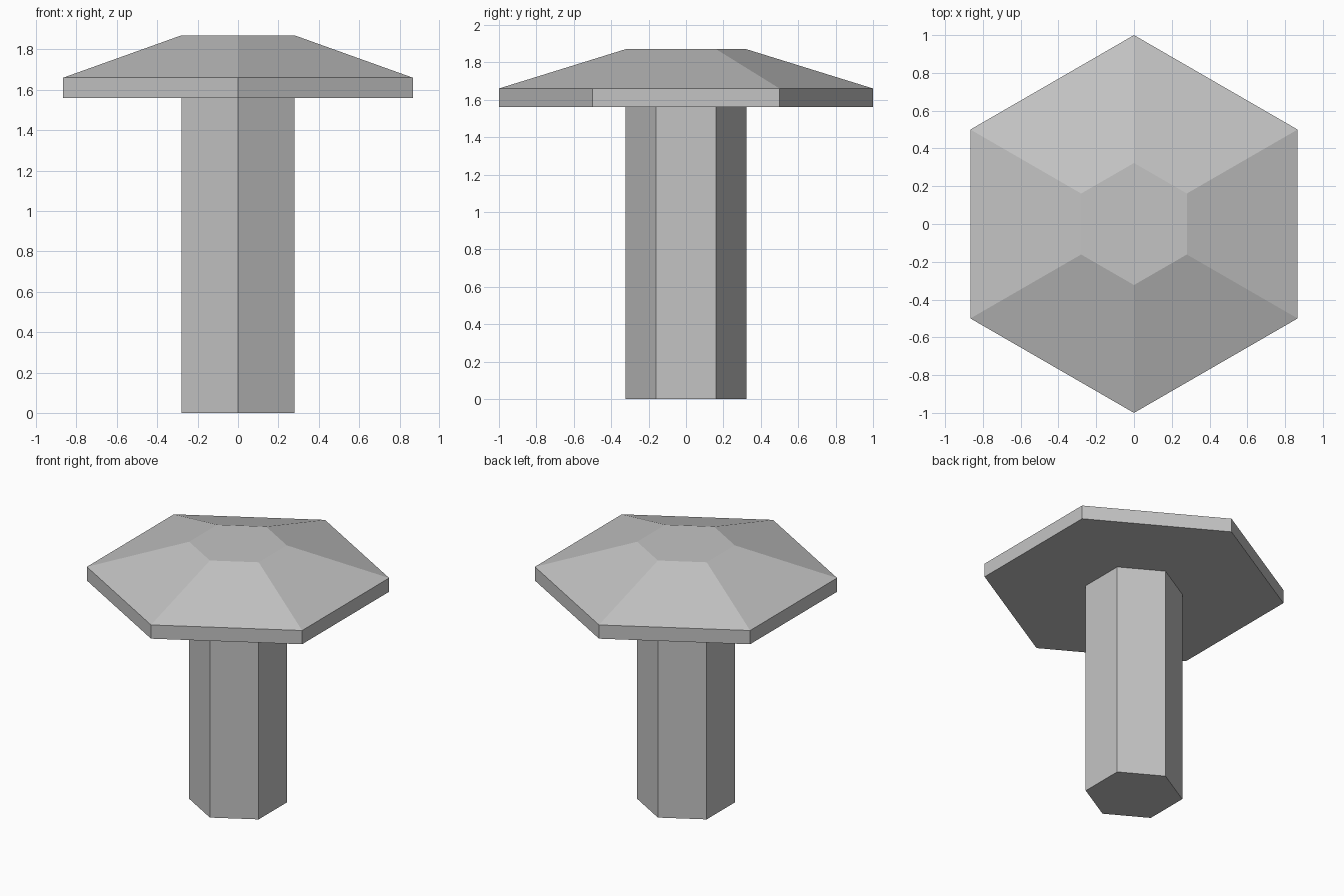
import bpy, bmesh
from math import cos, sin, pi

cube = bpy.data.objects.get("Cube")
if cube:
    bpy.data.objects.remove(cube, do_unlink=True)

SIDES = 6

grey = bpy.data.materials.new("plain grey")
grey.use_nodes = True
colour = (0.55, 0.55, 0.55, 1)
grey.diffuse_color = colour
grey.node_tree.nodes["Principled BSDF"].inputs["Base Color"].default_value = colour


def hex_solid(name, profile):
    """Flat-sided solid from (radius, height) rings, listed bottom to top."""
    bm = bmesh.new()
    rings = []
    for radius, z in profile:
        angles = [pi / 2 + 2 * pi * i / SIDES for i in range(SIDES)]
        rings.append([bm.verts.new((radius * cos(a), radius * sin(a), z)) for a in angles])
    for low, high in zip(rings, rings[1:]):
        for i in range(SIDES):
            j = (i + 1) % SIDES
            bm.faces.new((low[i], low[j], high[j], high[i]))
    bm.faces.new(rings[0][::-1])
    bm.faces.new(rings[-1])
    mesh = bpy.data.meshes.new(name)
    bm.to_mesh(mesh)
    bm.free()
    mesh.materials.append(grey)
    obj = bpy.data.objects.new(name, mesh)
    bpy.context.collection.objects.link(obj)
    return obj


# Straight shaft
hex_solid("shaft", [(0.323, 0), (0.323, 1.56)])

# Wide head with a vertical rim and a sloped, flat-topped crown
hex_solid("head", [(1, 1.56), (1, 1.66), (0.323, 1.87)])
